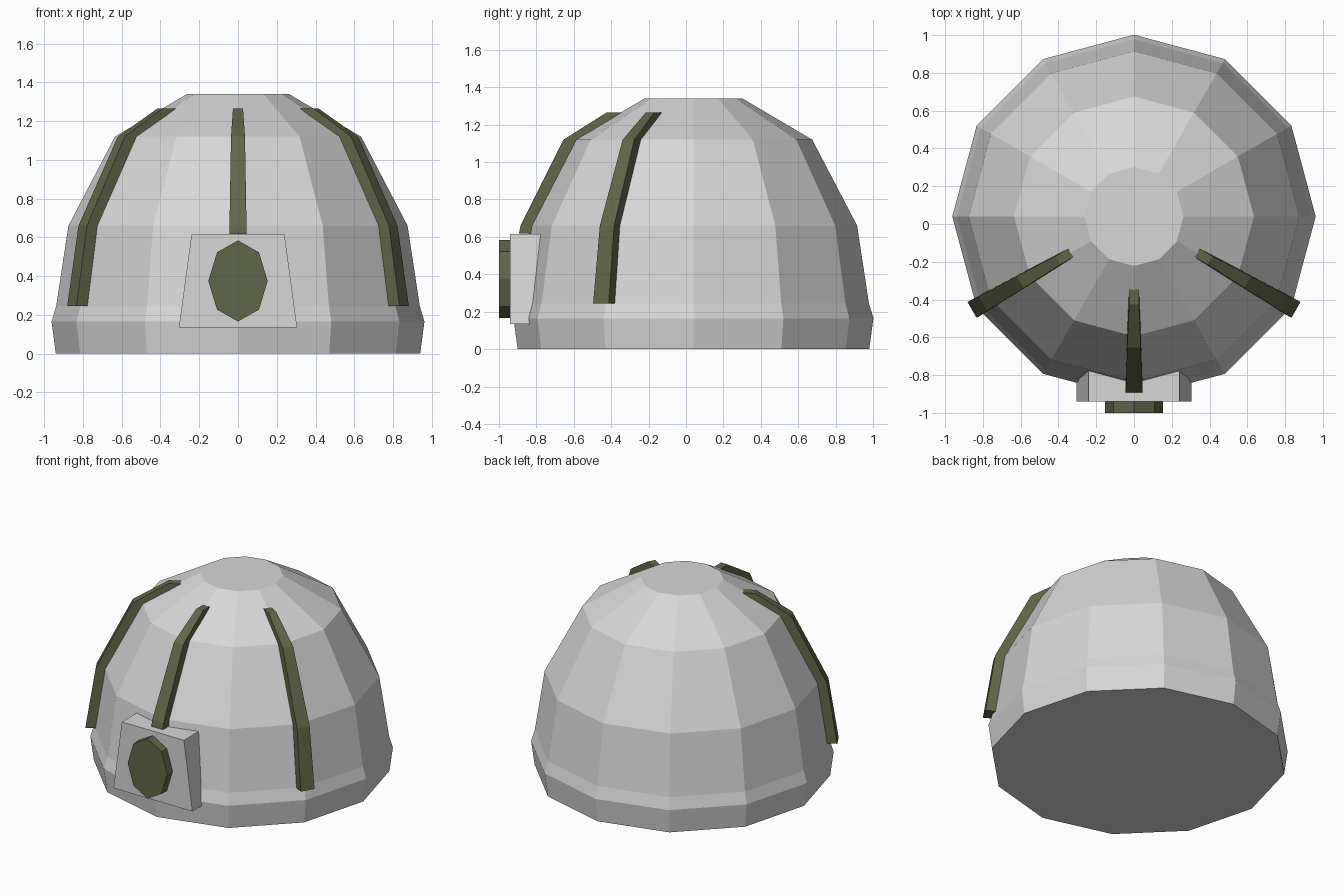
import bpy, bmesh, math
from mathutils import Vector

if "Cube" in bpy.data.objects:
    bpy.data.objects.remove(bpy.data.objects["Cube"])

CY = 0.04  # y of the dome axis
SIDES = 12


def material(name, rgb):
    m = bpy.data.materials.new(name)
    m.diffuse_color = (*rgb, 1)
    m.use_nodes = True
    m.node_tree.nodes["Principled BSDF"].inputs["Base Color"].default_value = m.diffuse_color
    return m


GREY = material("light grey", (0.68, 0.68, 0.68))
OLIVE = material("olive green", (0.118, 0.133, 0.066))


def finish(name, bm, mat):
    bmesh.ops.recalc_face_normals(bm, faces=bm.faces)
    me = bpy.data.meshes.new(name)
    bm.to_mesh(me)
    bm.free()
    me.materials.append(mat)
    ob = bpy.data.objects.new(name, me)
    bpy.context.collection.objects.link(ob)
    return ob


def loft(name, rings, mat):
    """Skin a list of equal-length point rings and cap both ends."""
    bm = bmesh.new()
    vs = [[bm.verts.new(p) for p in r] for r in rings]
    n = len(vs[0])
    for a, b in zip(vs, vs[1:]):
        for i in range(n):
            j = (i + 1) % n
            bm.faces.new((a[i], a[j], b[j], b[i]))
    bm.faces.new(vs[0])
    bm.faces.new(vs[-1])
    return finish(name, bm, mat)


def circle(r, z):
    return [(r * math.cos(math.tau * i / SIDES),
             CY + r * math.sin(math.tau * i / SIDES), z) for i in range(SIDES)]


# Faceted dome with its flared base band
dome_profile = [(0.94, 0), (0.962, 0.165), (0.938, 0.245),
                (0.875, 0.66), (0.635, 1.12), (0.262, 1.34)]
loft("dome_shell", [circle(r, z) for r, z in dome_profile], GREY)


# Raised ribs along the dome corners: (outer radius, inner radius, z, half width)
def rib(name, degrees, stations):
    a = math.radians(degrees)
    out = Vector((math.cos(a), math.sin(a), 0))
    side = Vector((-out.y, out.x, 0))
    rings = []
    for ro, ri, z, w in stations:
        c = Vector((0, CY, z))
        rings.append([c + out * ro - side * w, c + out * ro + side * w,
                      c + out * ri + side * w, c + out * ri - side * w])
    loft(name, rings, OLIVE)


upper = [(0.925, 0.855, 0.66, 0.044), (0.695, 0.615, 1.12, 0.036),
         (0.465, 0.385, 1.265, 0.026)]
rib("front_rib", -90, [(0.933, 0.86, 0.618, 0.045)] + upper)
for label, deg in (("right_rib", -30), ("left_rib", -150)):
    rib(label, deg, [(0.99, 0.915, 0.245, 0.048)] + upper)

# Tapered box on the front
loft("front_housing",
     [[(-w, -0.94, z), (w, -0.94, z), (w, -0.72, z), (-w, -0.72, z)]
      for w, z in ((0.305, 0.135), (0.24, 0.615))], GREY)

# Oval eight-sided lens plate on the box
loft("front_lens",
     [[(0.153 * math.cos(math.tau * i / 8), y, 0.375 + 0.209 * math.sin(math.tau * i / 8))
       for i in range(8)] for y in (-1.0, -0.935)], OLIVE)
